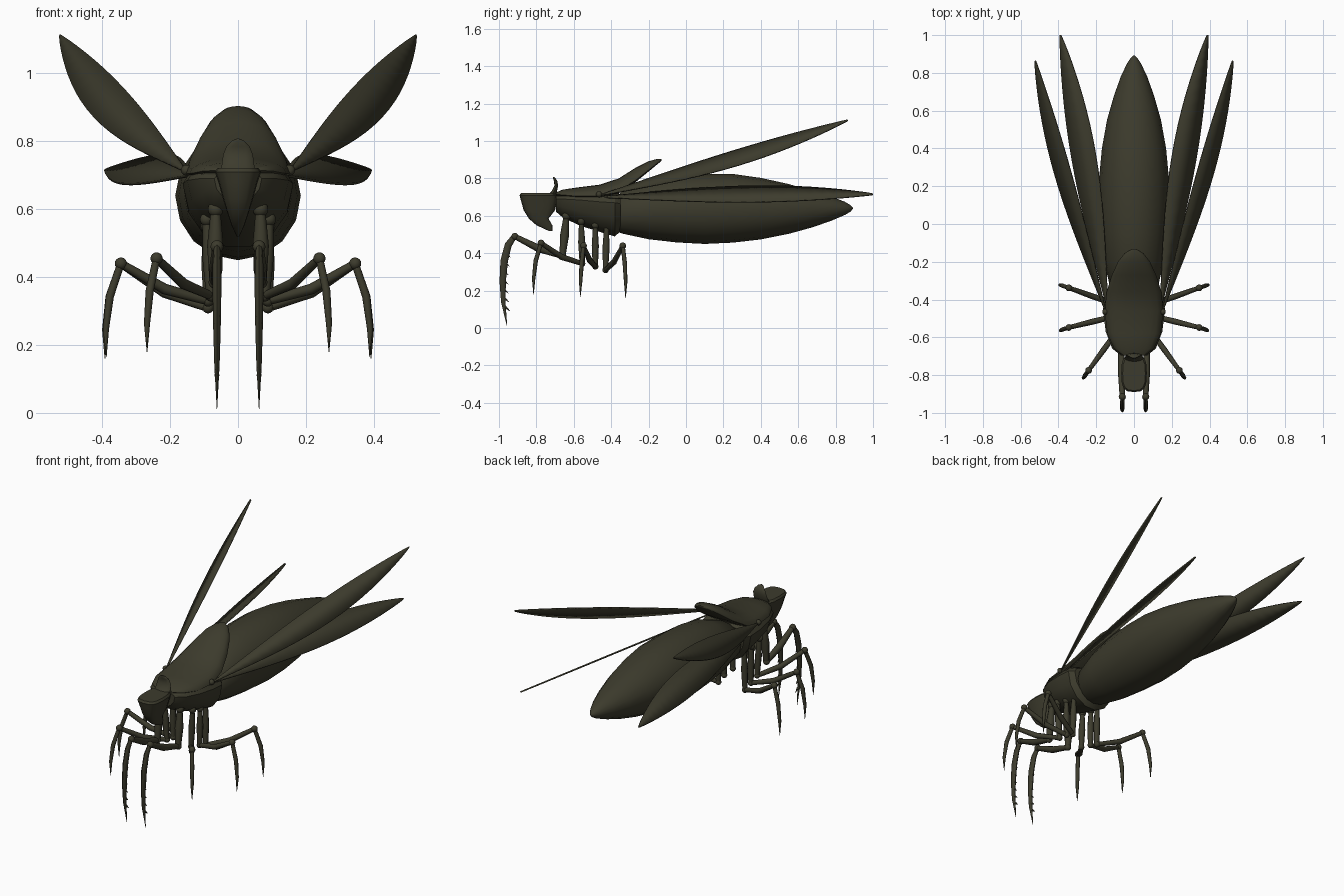
import bpy, bmesh, math
from mathutils import Vector as V

cube = bpy.data.objects.get("Cube")
if cube:
    bpy.data.objects.remove(cube)

olive = bpy.data.materials.new("dark_olive")
olive.use_nodes = True
COLOUR = (0.046, 0.044, 0.026, 1)
olive.diffuse_color = COLOUR
bsdf = next(n for n in olive.node_tree.nodes if n.type == 'BSDF_PRINCIPLED')
bsdf.inputs["Base Color"].default_value = COLOUR
bsdf.inputs["Roughness"].default_value = 0.8


def finish(name, bm, angle=50):
    bmesh.ops.recalc_face_normals(bm, faces=bm.faces[:])
    mesh = bpy.data.meshes.new(name)
    bm.to_mesh(mesh)
    bm.free()
    obj = bpy.data.objects.new(name, mesh)
    bpy.context.collection.objects.link(obj)
    mesh.materials.append(olive)
    bpy.ops.object.select_all(action='DESELECT')
    obj.select_set(True)
    bpy.context.view_layer.objects.active = obj
    bpy.ops.object.shade_smooth_by_angle(angle=math.radians(angle))
    return obj


def loft(name, rings, angle=50):
    """Skin a list of equal closed rings and cap both ends."""
    bm = bmesh.new()
    loops = [[bm.verts.new(p) for p in ring] for ring in rings]
    n = len(loops[0])
    for a, b in zip(loops, loops[1:]):
        for i in range(n):
            j = (i + 1) % n
            bm.faces.new((a[i], a[j], b[j], b[i]))
    bm.faces.new(loops[0])
    bm.faces.new(loops[-1])
    return finish(name, bm, angle)


def signed_pow(v, p):
    return math.copysign(abs(v) ** p, v)


def ring(centre, u, v, n=16, p=1.0, low=None):
    """Ellipse around centre; low replaces v on the lower half, p < 1 squares it."""
    pts = []
    for i in range(n):
        a = math.tau * i / n
        c, s = signed_pow(math.cos(a), p), signed_pow(math.sin(a), p)
        pts.append(centre + u * c + (low if low and s < 0 else v) * s)
    return pts


def body(name, stations, n=20, angle=50):
    """Stations along y: y, centre z, half width, height above, depth below."""
    loft(name, [ring(V((0, y, z)), V((w, 0, 0)), V((0, 0, up)), n, 1, V((0, 0, down)))
                for y, z, w, up, down in stations], angle)


def tube(name, pts, radii, flat=1.0, n=8):
    """Tapered limb along points; flat narrows it sideways."""
    pts = [V(p) for p in pts]
    rings = []
    for i, p in enumerate(pts):
        t = (pts[min(i + 1, len(pts) - 1)] - pts[max(i - 1, 0)]).normalized()
        side = t.cross(V((0, 1, 0)) if abs(t.x) > 0.6 else V((1, 0, 0))).normalized()
        rings.append(ring(p, t.cross(side) * radii[i] * flat, side * radii[i], n))
    loft(name, rings, 60)


def ball(name, centre, r):
    bm = bmesh.new()
    bmesh.ops.create_uvsphere(bm, u_segments=12, v_segments=8, radius=r)
    bmesh.ops.translate(bm, vec=V(centre), verts=bm.verts[:])
    finish(name, bm, 60)


def wing(name, root, tip, across, inner, outer):
    """Thin leaf from root to tip, bulging differently on its two edges."""
    root, tip, across = V(root), V(tip), V(across).normalized()
    steps = 28
    ts = [(1 - math.cos(math.pi * i / steps)) / 2 for i in range(steps + 1)]
    bulge = [max(0, math.sin(math.pi * t ** 1.2)) ** 0.85 + 0.03 for t in ts]
    bm = bmesh.new()
    rows = [[bm.verts.new(root.lerp(tip, t) + across * k * b) for k in (-inner, outer)]
            for t, b in zip(ts, bulge)]
    for a, b in zip(rows, rows[1:]):
        bm.faces.new((a[0], a[1], b[1], b[0]))
    obj = finish(name, bm, 30)
    mod = obj.modifiers.new("thickness", 'SOLIDIFY')
    mod.thickness, mod.offset = 0.008, 0


# Abdomen, thorax and the hood over it
body("abdomen", [(-.38, .61, .09, .08, .09), (-.34, .62, .125, .115, .115),
                 (-.2, .635, .158, .155, .16), (-.05, .64, .175, .178, .182),
                 (.1, .64, .185, .185, .19), (.25, .64, .184, .184, .183),
                 (.4, .64, .17, .163, .166), (.55, .64, .143, .13, .136),
                 (.68, .64, .106, .092, .1), (.78, .64, .07, .062, .065),
                 (.85, .64, .037, .035, .035), (.88, .64, .017, .017, .017),
                 (.893, .64, .002, .002, .002)], 16)
body("thorax", [(-.695, .69, .07, .02, .07), (-.66, .69, .115, .03, .1),
                (-.57, .685, .15, .05, .14), (-.46, .675, .163, .06, .165),
                (-.38, .67, .162, .06, .185), (-.35, .665, .14, .05, .15)], 14, 30)
body("hood", [(-.695, .715, .06, .01, .01), (-.66, .712, .105, .028, .01),
              (-.58, .705, .142, .047, .015), (-.46, .705, .155, .062, .02),
              (-.36, .735, .145, .065, .015), (-.27, .79, .117, .067, .01),
              (-.2, .845, .085, .047, .008), (-.155, .88, .05, .024, .006),
              (-.132, .897, .012, .006, .004)])

# Head tapering to a beak, with a curved crest behind it
loft("head", [ring(V((0, (f + b) / 2, z)), V((w, 0, 0)), V((0, (b - f) / 2, 0)), 16, .65)
              for z, f, b, w in [(.52, -.735, -.715, .004), (.55, -.8, -.715, .018),
                                 (.585, -.84, -.735, .03), (.63, -.868, -.7, .044),
                                 (.68, -.882, -.69, .058), (.71, -.89, -.69, .068),
                                 (.722, -.882, -.7, .06)]], 40)
loft("crest", [ring(V((0, y, z)), V((w, 0, 0)), V((0, d, 0)), 12)
               for y, z, w, d in [(-.725, .70, .052, .025), (-.705, .73, .048, .015),
                                  (-.694, .76, .044, .01), (-.696, .785, .034, .009),
                                  (-.705, .802, .018, .007), (-.708, .808, .004, .003)]])

# Walking legs: hip, lower joint, knee, foot on the +x side
WALKING = {"second": [(.092, -.56, .57), (.08, -.555, .345), (.24, -.775, .455), (.268, -.815, .18)],
           "third": [(.09, -.485, .55), (.088, -.485, .33), (.345, -.548, .44), (.388, -.565, .165)],
           "rear": [(.085, -.425, .55), (.088, -.43, .31), (.345, -.338, .44), (.392, -.323, .16)]}

for side, s in (("left", 1), ("right", -1)):
    def m(p):
        return V((p[0] * s, p[1], p[2]))

    # Wings and their root joints
    wing(side + "_forewing", m((.15, -.46, .71)), m((.522, .865, 1.112)), m((.72, 0, -.69)), .03, .09)
    wing(side + "_hindwing", m((.14, -.45, .70)), m((.39, 1, .715)), m((.83, -.14, -.56)), .09, .06)
    ball(side + "_wing_joint", m((.152, -.465, .715)), .016)

    # Walking legs
    for leg, joints in WALKING.items():
        hip, low, knee, foot = map(m, joints)
        name = side + "_" + leg
        ball(name + "_hip", hip, .02)
        tube(name + "_coxa", [hip, hip.lerp(low, .5), low], [.012, .019, .014])
        ball(name + "_lower_joint", low, .017)
        sag = low.lerp(knee, .5) - V((0, 0, .02))
        tube(name + "_femur", [low, sag, knee], [.013, .016, .012])
        ball(name + "_knee", knee, .018)
        out = V((knee.x - low.x, knee.y - low.y, 0)).normalized() * .018
        tube(name + "_tibia", [knee, knee.lerp(foot, .35) + out, knee.lerp(foot, .7) + out * .8, foot],
             [.011, .012, .009, .001])

    # Grasping front legs
    hip, low, knee = m((.066, -.64, .60)), m((.068, -.66, .385)), m((.062, -.915, .49))
    name = side + "_front"
    ball(name + "_hip", hip, .023)
    tube(name + "_coxa", [hip, hip.lerp(low, .5), low], [.014, .024, .016])
    ball(name + "_lower_joint", low, .019)
    tube(name + "_femur", [low, low.lerp(knee, .5) - V((0, 0, .012)), knee], [.015, .02, .014])
    ball(name + "_knee", knee, .019)
    claw = [m((.062, y, z)) for y, z in [(-.915, .495), (-.95, .445), (-.972, .36),
                                         (-.98, .25), (-.977, .14), (-.957, .012)]]
    tube(name + "_claw", claw, [.014, .019, .02, .017, .012, .001], .65)
    # Row of spines along the back of the claw
    for i in range(7):
        z = .40 - i * .048
        base = m((.062, -.964 - .012 * math.sin(i * .5), z))
        tube(f"{name}_spine_{i + 1}", [base, base + V((0, .026, -.022))], [.008, .0008], 1, 6)
